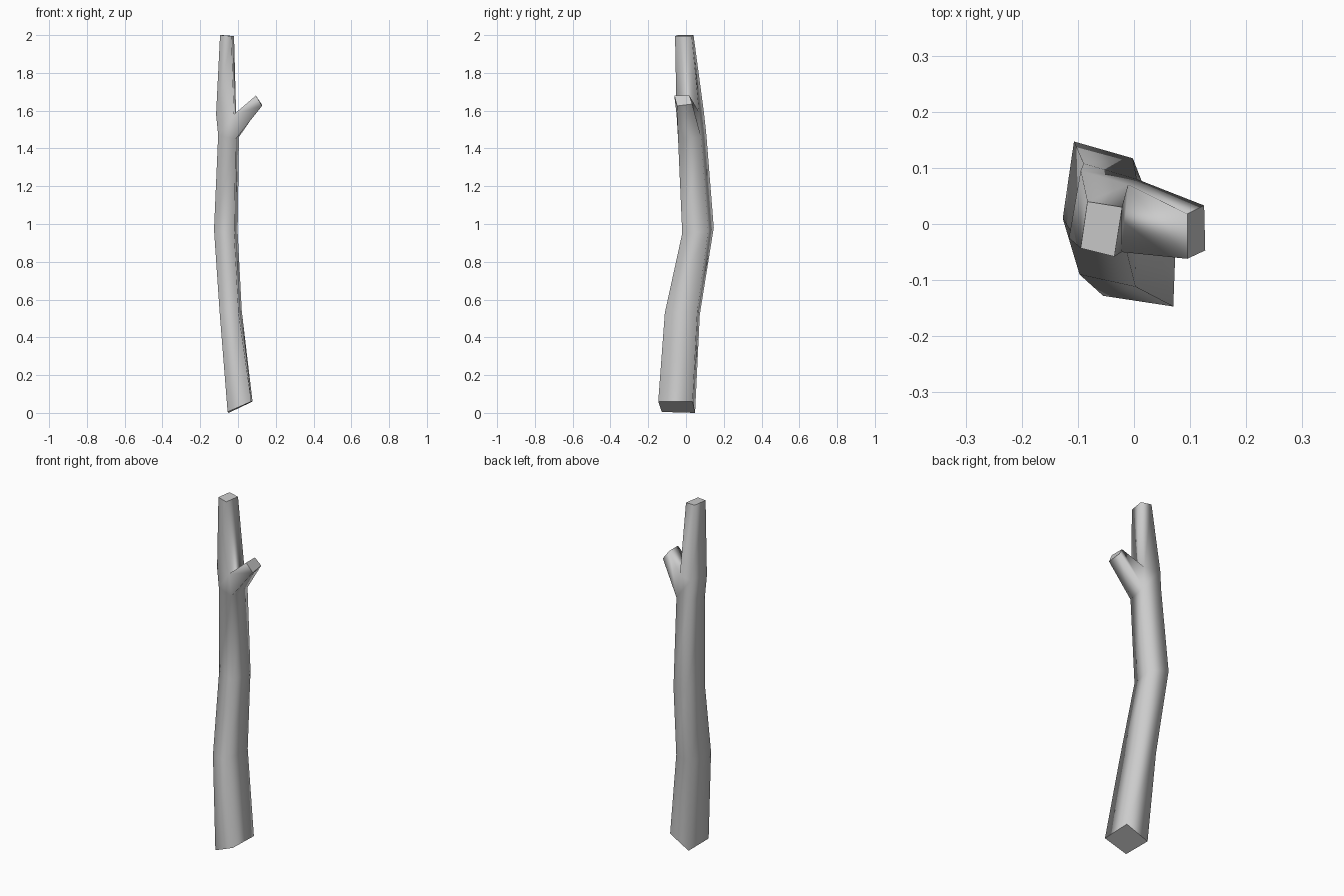
import bpy, bmesh

if "Cube" in bpy.data.objects:
    bpy.data.objects.remove(bpy.data.objects["Cube"])

# Trunk rings, corners ordered: left front, right front, right back, left back
RINGS = [
    [(-.055, -.128, .005), (.07, -.147, .06), (.077, .035, .06), (-.05, .048, 0)],
    [(-.097, -.09, .53), (.003, -.112, .53), (.02, .06, .54), (-.085, .073, .52)],
    [(-.127, .01, .97), (-.02, -.02, .95), (-.002, .117, .96), (-.107, .147, .98)],
    [(-.105, -.025, 1.47), (-.012, -.042, 1.45), (.005, .08, 1.46), (-.09, .108, 1.47)],
    [(-.116, -.025, 1.58), (-.022, -.05, 1.58), (-.01, .07, 1.59), (-.095, .095, 1.59)],
    [(-.095, -.043, 2.0), (-.035, -.058, 1.995), (-.021, .03, 1.995), (-.083, .04, 2.0)],
]
# Branch tip: lower front, lower back, upper back, upper front
TIP = [(.127, -.047, 1.625), (.125, .033, 1.635), (.095, .018, 1.68), (.095, -.062, 1.68)]
BRANCH_SPAN, RIGHT_SIDE = 3, 1

bm = bmesh.new()
rings = [[bm.verts.new(co) for co in ring] for ring in RINGS]


def bridge(lower, upper, skip=None):
    for i in range(4):
        if i != skip:
            j = (i + 1) % 4
            bm.faces.new((lower[i], lower[j], upper[j], upper[i])).smooth = True


# Trunk, left open where the branch grows out
for k in range(len(rings) - 1):
    bridge(rings[k], rings[k + 1], RIGHT_SIDE if k == BRANCH_SPAN else None)

# Side branch
low, high = rings[BRANCH_SPAN], rings[BRANCH_SPAN + 1]
base = [low[1], low[2], high[2], high[1]]
tip = [bm.verts.new(co) for co in TIP]
bridge(base, tip)

# Flat cut ends
caps = [bm.faces.new(rings[0][::-1]), bm.faces.new(rings[-1]), bm.faces.new(tip)]
for cap in caps:
    for edge in cap.edges:
        edge.smooth = False
bmesh.ops.recalc_face_normals(bm, faces=bm.faces)

mesh = bpy.data.meshes.new("forked_branch")
bm.to_mesh(mesh)
bm.free()
bpy.context.collection.objects.link(bpy.data.objects.new("forked_branch", mesh))
